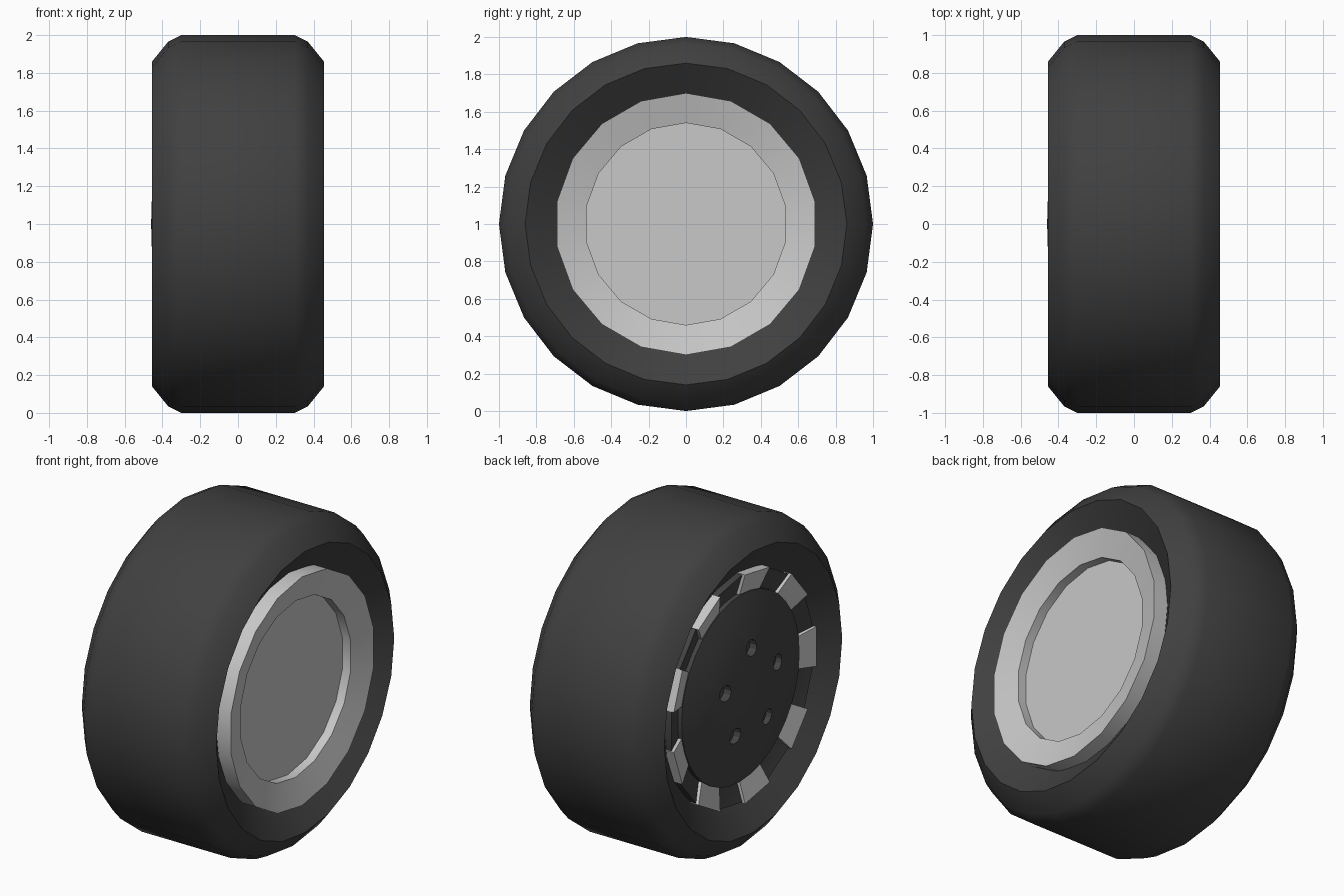
import bpy, bmesh, math
from mathutils import Matrix, Vector

cube = bpy.data.objects.get("Cube")
if cube:
    bpy.data.objects.remove(cube, do_unlink=True)

AXLE = Vector((0, 0, 1))


def material(name, value):
    mat = bpy.data.materials.new(name)
    mat.use_nodes = True
    colour = (value, value, value, 1)
    mat.diffuse_color = colour
    mat.node_tree.nodes["Principled BSDF"].inputs["Base Color"].default_value = colour
    return mat


RUBBER = material("black rubber", 0.052)
BLACK = material("black paint", 0.058)
SILVER = material("silver metal", 0.58)


def finish(name, bm, mat, smooth=True):
    bmesh.ops.recalc_face_normals(bm, faces=bm.faces)
    mesh = bpy.data.meshes.new(name)
    bm.to_mesh(mesh)
    bm.free()
    mesh.materials.append(mat)
    obj = bpy.data.objects.new(name, mesh)
    bpy.context.collection.objects.link(obj)
    obj.location = AXLE
    if smooth:
        bpy.ops.object.select_all(action="DESELECT")
        obj.select_set(True)
        bpy.context.view_layer.objects.active = obj
        bpy.ops.object.shade_smooth_by_angle(angle=math.radians(28))
    return obj


def revolve(name, profile, sides, mat, closed=False):
    """Turn a profile of (x, radius) points around the axle."""
    bm = bmesh.new()
    verts = [bm.verts.new((x, 0, r)) for x, r in profile]
    edges = [bm.edges.new(pair) for pair in zip(verts, verts[1:])]
    if closed:
        edges.append(bm.edges.new((verts[-1], verts[0])))
    bmesh.ops.spin(bm, geom=verts + edges, cent=(0, 0, 0), axis=(1, 0, 0),
                   angle=math.tau, steps=sides)
    bmesh.ops.remove_doubles(bm, verts=bm.verts, dist=0.0005)
    return finish(name, bm, mat)


# Tyre with dished sidewalls on both sides
half = [(0.33, 0.68), (0.455, 0.86), (0.37, 0.965), (0.30, 1.0)]
revolve("tyre", half + [(-x, r) for x, r in reversed(half)], 24, RUBBER, closed=True)

# Inner side of the rim: dished lip, step and flat plate
revolve("inner_rim", [(0.25, 0), (0.25, 0.70), (0.435, 0.70), (0.39, 0.54),
                      (0.335, 0.54), (0.335, 0)], 18, SILVER)

# Outer side of the rim: dark ring behind the silver blocks
revolve("outer_rim", [(-0.25, 0), (-0.25, 0.695), (-0.38, 0.695),
                      (-0.335, 0.55), (-0.335, 0)], 18, BLACK)

# Silver blocks on every other facet of the outer rim
bm = bmesh.new()
section = [(-0.30, 0.70), (-0.40, 0.70), (-0.36, 0.56), (-0.30, 0.56)]
for i in range(9):
    ends = []
    for step in (0, 1):
        a = math.radians(40 * i + 20 * step)
        ends.append([bm.verts.new((x, -r * math.sin(a), r * math.cos(a)))
                     for x, r in section])
    first, last = ends
    bm.faces.new(first)
    bm.faces.new(last[::-1])
    for k in range(4):
        j = (k + 1) % 4
        bm.faces.new((first[k], first[j], last[j], last[k]))
finish("rim_blocks", bm, SILVER, smooth=False)

# Domed hub cover
hub = revolve("hub_cover", [(-0.30, 0), (-0.30, 0.57), (-0.37, 0.57), (-0.408, 0.45),
                            (-0.443, 0.28), (-0.456, 0.14), (-0.46, 0)], 36, BLACK)

# Five bolt holes sunk into the hub cover
bm = bmesh.new()
for i in range(5):
    a = math.tau * i / 5
    place = Matrix.Translation((-0.45, -0.265 * math.sin(a), 0.265 * math.cos(a)))
    bmesh.ops.create_cone(bm, cap_ends=True, segments=12, radius1=0.048,
                          radius2=0.048, depth=0.1,
                          matrix=place @ Matrix.Rotation(math.pi / 2, 4, "Y"))
cutter = finish("bolt_hole_cutter", bm, BLACK, smooth=False)
cutter.hide_render = True
cut = hub.modifiers.new("bolt_holes", "BOOLEAN")
cut.object = cutter
cut.operation = "DIFFERENCE"
cut.solver = "EXACT"
bpy.ops.object.select_all(action="DESELECT")
hub.select_set(True)
bpy.context.view_layer.objects.active = hub
bpy.ops.object.modifier_apply(modifier=cut.name)
bpy.data.objects.remove(cutter, do_unlink=True)
